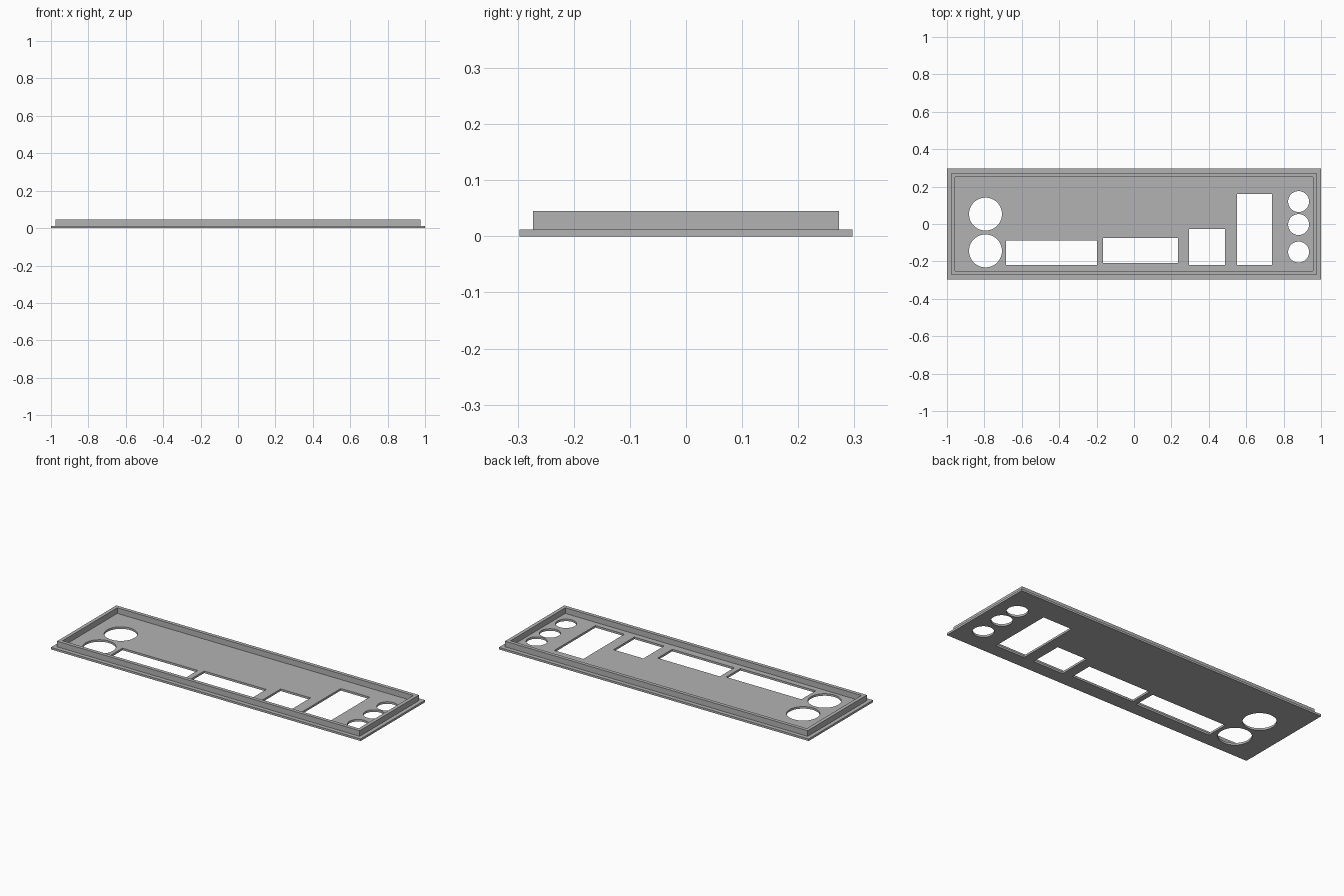
import bpy, bmesh
from math import cos, sin, tau

cube = bpy.data.objects.get("Cube")
if cube:
    bpy.data.objects.remove(cube, do_unlink=True)

# Bare sheet metal
metal = bpy.data.materials.new("grey_metal")
metal.use_nodes = True
colour = (0.45, 0.45, 0.45, 1)
metal.diffuse_color = colour
metal.node_tree.nodes["Principled BSDF"].inputs["Base Color"].default_value = colour


def rectangle(x0, x1, y0, y1):
    return [(x0, y0), (x1, y0), (x1, y1), (x0, y1)]


def circle(x, y, r, sides=48):
    return [(x + r * cos(tau * i / sides), y + r * sin(tau * i / sides)) for i in range(sides)]


def sheet(name, outlines, z0, z1):
    """Fill the first outline, leave the others as holes, and give it thickness."""
    curve = bpy.data.curves.new(name, "CURVE")
    curve.dimensions = "2D"
    curve.fill_mode = "BOTH"
    curve.extrude = (z1 - z0) / 2
    for outline in outlines:
        spline = curve.splines.new("POLY")
        spline.points.add(len(outline) - 1)
        for point, (x, y) in zip(spline.points, outline):
            point.co = (x, y, 0, 1)
        spline.use_cyclic_u = True
    obj = bpy.data.objects.new(name, curve)
    bpy.context.collection.objects.link(obj)
    bpy.ops.object.select_all(action="DESELECT")
    obj.select_set(True)
    bpy.context.view_layer.objects.active = obj
    bpy.ops.object.convert(target="MESH")
    obj = bpy.context.object
    obj.name = name

    # Weld the caps to the walls and face everything outward
    bm = bmesh.new()
    bm.from_mesh(obj.data)
    bmesh.ops.remove_doubles(bm, verts=bm.verts, dist=0.0001)
    bmesh.ops.translate(bm, verts=bm.verts, vec=(0, 0, (z0 + z1) / 2))
    bmesh.ops.recalc_face_normals(bm, faces=bm.faces)
    bm.to_mesh(obj.data)
    bm.free()
    obj.data.materials.clear()
    obj.data.materials.append(metal)
    bpy.ops.object.shade_smooth_by_angle()
    return obj


# Port openings
round_ports = [circle(-0.794, y, 0.088) for y in (0.053, -0.144)]
audio_jacks = [circle(0.88, y, 0.056) for y in (0.12, -0.003, -0.15)]
long_ports = [rectangle(-0.684, -0.198, -0.219, -0.088),
              rectangle(-0.166, 0.235, -0.209, -0.075)]
tall_ports = [rectangle(0.294, 0.487, -0.219, -0.027),
              rectangle(0.551, 0.738, -0.219, 0.16)]

# Flat plate with openings
sheet("back_plate",
      [rectangle(-1, 1, -0.297, 0.297)] + round_ports + audio_jacks + long_ports + tall_ports,
      0, 0.012)

# Raised rim, set in from the plate edge
sheet("raised_rim",
      [rectangle(-0.977, 0.977, -0.273, 0.273), rectangle(-0.956, 0.956, -0.252, 0.252)],
      0.012, 0.045)
